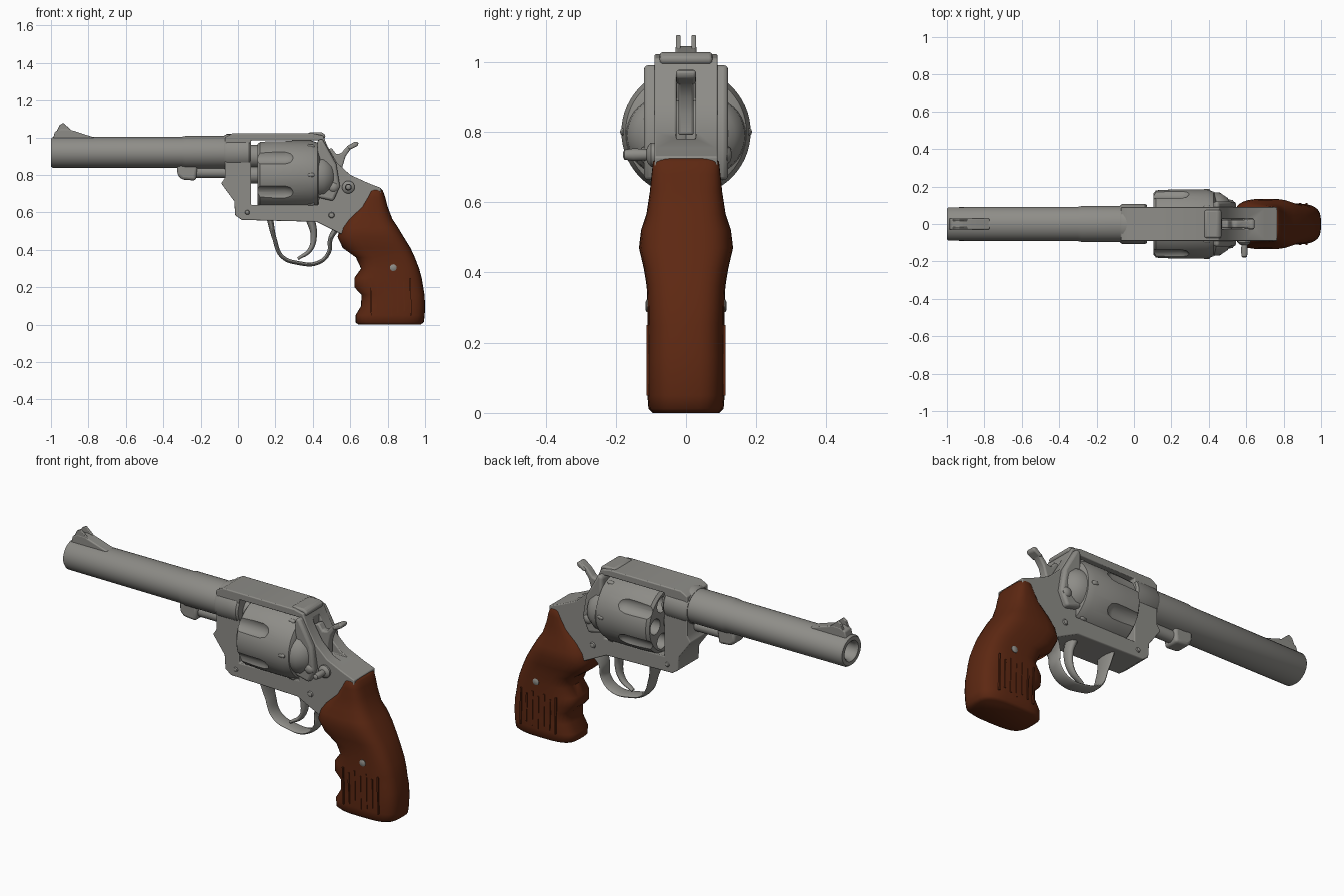
import bpy, bmesh, math
from mathutils import Vector

if "Cube" in bpy.data.objects:
    bpy.data.objects.remove(bpy.data.objects["Cube"], do_unlink=True)


def material(name, rgb):
    m = bpy.data.materials.new(name)
    m.use_nodes = True
    m.diffuse_color = (*rgb, 1)
    b = m.node_tree.nodes["Principled BSDF"]
    b.inputs["Base Color"].default_value = (*rgb, 1)
    b.inputs["Roughness"].default_value = 0.6
    return m


STEEL = material("grey steel", (0.27, 0.265, 0.245))
WOOD = material("brown wood", (0.11, 0.021, 0.006))


def activate(ob):
    bpy.ops.object.select_all(action="DESELECT")
    ob.select_set(True)
    bpy.context.view_layer.objects.active = ob


def finish(name, bm, mat=STEEL, bevel=0, angle=40):
    bmesh.ops.remove_doubles(bm, verts=bm.verts, dist=1e-5)
    bmesh.ops.recalc_face_normals(bm, faces=bm.faces)
    me = bpy.data.meshes.new(name)
    bm.to_mesh(me)
    bm.free()
    me.materials.append(mat)
    ob = bpy.data.objects.new(name, me)
    bpy.context.collection.objects.link(ob)
    activate(ob)
    bpy.ops.object.shade_smooth_by_angle(angle=math.radians(angle))
    if bevel:
        add_bevel(ob, bevel)
    return ob


def add_bevel(ob, width):
    m = ob.modifiers.new("Rounded edges", "BEVEL")
    m.width, m.segments, m.limit_method = width, 3, "ANGLE"
    m.angle_limit = math.radians(35)


def loft(bm, rings):
    """Skin a list of equal closed rings and cap both ends."""
    vs = [[bm.verts.new(p) for p in r] for r in rings]
    n = len(vs[0])
    for a, b in zip(vs, vs[1:]):
        for i in range(n):
            bm.faces.new((a[i], a[(i + 1) % n], b[(i + 1) % n], b[i]))
    bm.faces.new(vs[0])
    bm.faces.new(vs[-1])


def prism(name, outline, half, mat=STEEL, bevel=0.0, y=0.0):
    """Extrude an x-z outline across y."""
    bm = bmesh.new()
    loft(bm, [[(x, y + s * half, z) for x, z in outline] for s in (-1, 1)])
    return finish(name, bm, mat, bevel)


def box(name, x0, x1, z0, z1, half, bevel=0.0, y=0.0):
    return prism(name, [(x0, z0), (x1, z0), (x1, z1), (x0, z1)], half, STEEL, bevel, y)


def turned(name, profile, z, y=0.0, wide=1.0, n=40):
    """Revolve (x, radius) points around an axis along x."""
    bm = bmesh.new()
    turn = [math.tau * i / n for i in range(n)]
    loft(bm, [[(x, y + wide * r * math.cos(a), z + r * math.sin(a)) for a in turn]
              for x, r in profile])
    return finish(name, bm)


def stud(name, x, z, profile, side=-1, n=20):
    """Revolve (distance, radius) points around an axis along y."""
    bm = bmesh.new()
    turn = [math.tau * i / n for i in range(n)]
    loft(bm, [[(x + r * math.cos(a), side * d, z + r * math.sin(a)) for a in turn]
              for d, r in profile])
    return finish(name, bm)


def cut(ob, cutters):
    activate(ob)
    for c in cutters:
        c.hide_render = True
        m = ob.modifiers.new("Cut", "BOOLEAN")
        m.operation, m.object, m.solver = "DIFFERENCE", c, "EXACT"
        bpy.ops.object.modifier_apply(modifier=m.name)
        bpy.data.objects.remove(c, do_unlink=True)
    bpy.ops.object.shade_smooth_by_angle(angle=math.radians(35))


def band(name, points, radii, width):
    """Round bar along x-z points, widened across y."""
    cu = bpy.data.curves.new(name, "CURVE")
    cu.dimensions, cu.bevel_depth, cu.bevel_resolution = "3D", 1.0, 3
    cu.use_fill_caps = True
    sp = cu.splines.new("BEZIER")
    sp.bezier_points.add(len(points) - 1)
    for bp, (x, z), r in zip(sp.bezier_points, points, radii):
        bp.co = (x, 0, z)
        bp.radius = r
        bp.handle_left_type = bp.handle_right_type = "AUTO"
    ob = bpy.data.objects.new(name, cu)
    bpy.context.collection.objects.link(ob)
    cu.materials.append(STEEL)
    ob.scale.y = width
    activate(ob)
    bpy.ops.object.convert(target="MESH")
    return ob


# Barrel with open bore
turned("barrel", [(-0.7, 0.001), (-0.7, 0.045), (-0.985, 0.045), (-1.0, 0.055), (-1.0, 0.075),
                  (-0.99, 0.082), (-0.3, 0.084), (-0.28, 0.088), (0.0, 0.088), (0.0, 0.001)],
       0.92, wide=1.09)
turned("barrel_throat", [(-0.02, 0.06), (0.105, 0.06)], 0.9)

# Front sight: ramp with a notched tip
prism("front_sight_ramp", [(-0.99, 0.99), (-0.98, 1.03), (-0.95, 1.045), (-0.91, 1.045),
                           (-0.77, 1.0), (-0.8, 0.98)], 0.03, bevel=0.006)
for s in (-1, 1):
    prism("front_sight_ear", [(-0.975, 1.02), (-0.955, 1.065), (-0.935, 1.077), (-0.915, 1.06),
                              (-0.87, 1.02)], 0.007, y=s * 0.022, bevel=0.003)

# Ejector rod under the barrel
turned("ejector_rod", [(-0.26, 0.032), (0.0, 0.032)], 0.815, n=20)
prism("ejector_lug", [(-0.325, 0.86), (-0.325, 0.80), (-0.30, 0.775), (-0.225, 0.77),
                      (-0.215, 0.86)], 0.045, bevel=0.015)

# Frame with cylinder window and hammer slot
frame = prism("frame", [(-0.07, 1.0), (-0.03, 1.022), (0.40, 1.022), (0.455, 1.01), (0.48, 0.95),
                        (0.53, 0.865), (0.60, 0.80), (0.70, 0.755), (0.765, 0.73), (0.76, 0.66),
                        (0.66, 0.50), (0.56, 0.48), (0.50, 0.51), (0.42, 0.55), (0.02, 0.56),
                        (-0.015, 0.585), (-0.02, 0.66), (-0.09, 0.755), (-0.07, 0.785)], 0.09)
cut(frame, [box("window_cutter", 0.07, 0.43, 0.64, 0.985, 0.3),
            box("hammer_slot_cutter", 0.47, 0.66, 0.78, 1.1, 0.027)])
add_bevel(frame, 0.018)
turned("barrel_shroud", [(-0.075, 0.09), (-0.06, 0.098), (0.06, 0.098), (0.07, 0.09)], 0.92, wide=1.1)
for s in (-1, 1):
    prism("recoil_shield_ear", [(0.425, 0.68), (0.425, 0.985), (0.45, 0.995), (0.475, 0.95),
                                (0.525, 0.86), (0.545, 0.74), (0.51, 0.66)],
          0.046, y=s * 0.074, bevel=0.022)
    turned("shield_flank", [(0.42, 0.10), (0.43, 0.115), (0.46, 0.112), (0.50, 0.085),
                            (0.525, 0.04)], 0.79, y=s * 0.055)

# Rear sight
prism("rear_sight", [(0.36, 1.0), (0.38, 1.028), (0.45, 1.028), (0.47, 1.01), (0.46, 0.99)],
      0.075, bevel=0.01)

# Cylinder: chambers and flutes
CZ, CX0 = 0.80, 0.105
drum = turned("cylinder", [(CX0, 0.165), (0.118, 0.18), (0.20, 0.184), (0.39, 0.184),
                           (0.425, 0.172), (0.438, 0.15)], CZ, n=60)
cutters = []
for k in range(6):
    a = math.tau * k / 6
    cutters.append(turned("chamber_cutter", [(0.0, 0.042), (0.3, 0.042)], CZ + 0.115 * math.sin(a),
                          y=0.115 * math.cos(a), n=20))
    a += math.tau / 12
    cutters.append(turned("flute_cutter", [(0.0, 0.05), (0.25, 0.05), (0.28, 0.042), (0.305, 0.02)],
                          CZ + 0.213 * math.sin(a), y=0.213 * math.cos(a), n=20))
cut(drum, cutters)
turned("cylinder_pin", [(0.0, 0.045), (0.2, 0.045)], CZ, n=24)

# Stop notches shown as small raised pads near the rear of the cylinder
for k in range(6):
    a = math.tau * k / 6
    turned("stop_pad", [(0.37, 0.006), (0.378, 0.012), (0.40, 0.012), (0.408, 0.006)],
           CZ + 0.176 * math.sin(a), y=0.176 * math.cos(a), n=12)

# Hammer with spur
prism("hammer", [(0.47, 0.80), (0.47, 0.93), (0.50, 0.945), (0.525, 0.91), (0.55, 0.915),
                 (0.585, 0.955), (0.625, 0.978), (0.643, 0.972), (0.638, 0.955), (0.60, 0.935),
                 (0.575, 0.90), (0.56, 0.85), (0.56, 0.79)], 0.022, bevel=0.008)
prism("hammer_spur", [(0.585, 0.945), (0.625, 0.979), (0.645, 0.974), (0.64, 0.955),
                      (0.60, 0.935)], 0.028, bevel=0.008)

# Trigger and guard
band("trigger_guard", [(0.17, 0.57), (0.195, 0.46), (0.235, 0.365), (0.32, 0.33), (0.43, 0.332),
                       (0.485, 0.385), (0.495, 0.46), (0.53, 0.52)],
     [0.018, 0.012, 0.011, 0.011, 0.011, 0.011, 0.013, 0.018], 3.6)
band("trigger", [(0.385, 0.57), (0.405, 0.48), (0.385, 0.40), (0.32, 0.352)],
     [0.026, 0.018, 0.013, 0.008], 1.6)

# Release latch and screws
stud("release_latch", 0.59, 0.735, [(0.07, 0.034), (0.10, 0.034), (0.108, 0.026), (0.112, 0.016),
                                    (0.15, 0.018), (0.175, 0.014), (0.18, 0.006)])
for s in (-1, 1):
    for x, z, r in ((0.51, 0.735, 0.026), (0.50, 0.585, 0.018), (0.05, 0.60, 0.014)):
        d = 0.118 if z > 0.7 else 0.087
        stud("frame_screw", x, z, [(0.05, r), (d, r), (d + 0.009, r * 0.7), (d + 0.012, r * 0.2)], s)
    stud("grip_screw", 0.83, 0.305, [(0.08, 0.018), (0.112, 0.018), (0.116, 0.01)], s)

# Grip: stacked rounded sections (height, front x, back x, half width)
sections = [(0.0, 0.645, 0.975, 0.095), (0.012, 0.628, 0.993, 0.107), (0.05, 0.628, 0.998, 0.11),
            (0.10, 0.658, 1.0, 0.11), (0.16, 0.66, 0.997, 0.11), (0.20, 0.622, 0.99, 0.11),
            (0.25, 0.622, 0.982, 0.11), (0.30, 0.658, 0.968, 0.11), (0.36, 0.63, 0.945, 0.112),
            (0.41, 0.56, 0.922, 0.12), (0.47, 0.532, 0.885, 0.134), (0.52, 0.548, 0.855, 0.128),
            (0.565, 0.575, 0.825, 0.113), (0.63, 0.645, 0.80, 0.103), (0.68, 0.675, 0.787, 0.098),
            (0.715, 0.695, 0.775, 0.094), (0.725, 0.71, 0.765, 0.085)]
bm = bmesh.new()
rings = []
for z, x0, x1, w in sections:
    ring = []
    for i in range(32):
        c, s = math.cos(math.tau * i / 32), math.sin(math.tau * i / 32)
        px = math.copysign(abs(c) ** 0.6, c)
        py = math.copysign(abs(s) ** 0.6, s)
        ring.append(((x0 + x1) / 2 + px * (x1 - x0) / 2, py * w, z))
    rings.append(ring)
loft(bm, rings)
grip = finish("grip", bm, WOOD, angle=60)

# Fine carved ridges on both grip sides
for s in (-1, 1):
    for k in range(7):
        x = 0.71 + 0.035 * k
        low, high = 0.05 + 0.012 * (k % 3), 0.25 - 0.02 * (k % 2)
        prism("grip_ridge", [(x, low), (x + 0.008, low), (x + 0.004, high), (x - 0.004, high)],
              0.004, WOOD, y=s * 0.109)
